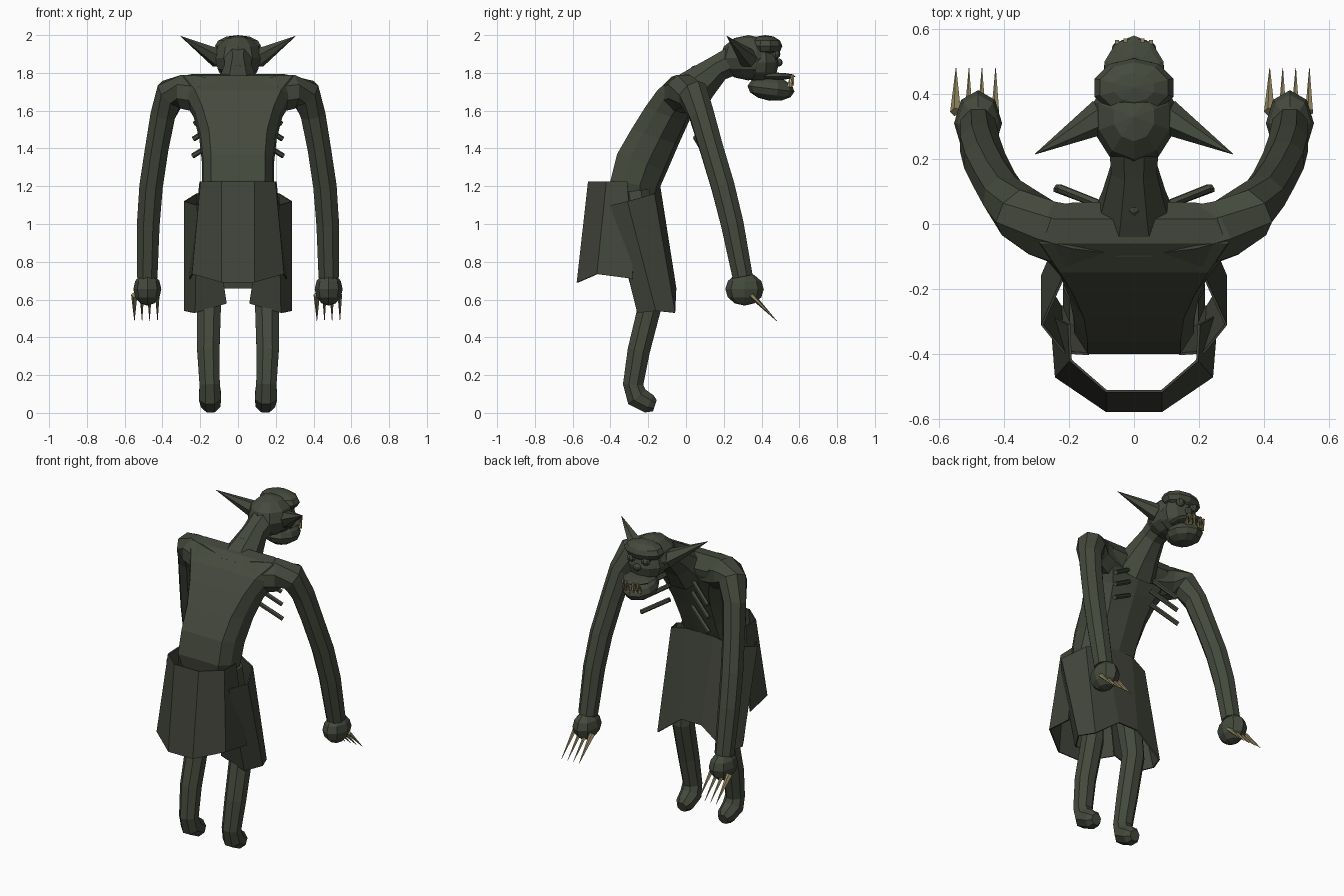
import bpy, bmesh, math
from mathutils import Vector, Matrix

if "Cube" in bpy.data.objects:
    bpy.data.objects.remove(bpy.data.objects["Cube"])


def material(name, rgb):
    m = bpy.data.materials.new(name)
    m.diffuse_color = (*rgb, 1)
    m.use_nodes = True
    m.node_tree.nodes["Principled BSDF"].inputs["Base Color"].default_value = m.diffuse_color
    return m


SKIN = material("dark_green_skin", (0.058, 0.067, 0.046))
CLOTH = material("dull_cloth", (0.053, 0.059, 0.043))
BONE = material("tan_claw", (0.30, 0.25, 0.125))


def finish(name, bm, mat):
    bmesh.ops.recalc_face_normals(bm, faces=bm.faces)
    me = bpy.data.meshes.new(name)
    bm.to_mesh(me)
    bm.free()
    me.materials.append(mat)
    ob = bpy.data.objects.new(name, me)
    bpy.context.collection.objects.link(ob)
    return ob


def loft(name, rings, mat):
    """Skin a list of equal-length rings and cap both ends."""
    bm = bmesh.new()
    vs = [[bm.verts.new(p) for p in r] for r in rings]
    n = len(rings[0])
    for a, b in zip(vs, vs[1:]):
        for i in range(n):
            j = (i + 1) % n
            bm.faces.new((a[i], a[j], b[j], b[i]))
    bm.faces.new(vs[0])
    bm.faces.new(vs[-1])
    return finish(name, bm, mat)


def tube(name, path, ref, mat, sides=8):
    """Round tube along (x, y, z, radius) points."""
    pts = [Vector(p[:3]) for p in path]
    rings = []
    for i, p in enumerate(pts):
        t = (pts[min(i + 1, len(pts) - 1)] - pts[max(i - 1, 0)]).normalized()
        u = Vector(ref)
        u = (u - t * u.dot(t)).normalized()
        v = t.cross(u)
        rings.append([p + path[i][3] * (u * math.cos(a) + v * math.sin(a))
                      for a in [2 * math.pi * (k + .5) / sides for k in range(sides)]])
    return loft(name, rings, mat)


def ball(name, c, r, mat=SKIN, seg=10, rings=6, tilt=0):
    bm = bmesh.new()
    bmesh.ops.create_uvsphere(bm, u_segments=seg, v_segments=rings, radius=1)
    bm.transform(Matrix.Translation(c) @ Matrix.Rotation(tilt, 4, 'X')
                 @ Matrix.Diagonal((*r, 1)))
    return finish(name, bm, mat)


def spike(name, a, b, r, mat, sides=5, tip=0.001):
    ref = (0, 0, 1) if abs(b[2] - a[2]) < .5 * (Vector(b) - Vector(a)).length else (1, 0, 0)
    return tube(name, [(*a, r), (*b, tip)], ref, mat, sides)


def sheet(name, top, hem):
    """Thin hanging cloth, given half of its top and hem; mirrored in x."""
    full = lambda h: [(-x, y, z) for x, y, z in h] + h[::-1]
    bm = bmesh.new()
    t = [bm.verts.new(p) for p in full(top)]
    h = [bm.verts.new(p) for p in full(hem)]
    for i in range(len(t) - 1):
        bm.faces.new((t[i], t[i + 1], h[i + 1], h[i]))
    ob = finish(name, bm, CLOTH)
    mod = ob.modifiers.new("thickness", 'SOLIDIFY')
    mod.thickness = 0.008
    mod.offset = 0


# Hunched torso: half width, back corner share, back point (y, z), front point (y, z)
sections = [(.16, .7, (-.38, 1.12), (-.16, 1.08)), (.19, .75, (-.40, 1.23), (-.14, 1.19)),
            (.19, .75, (-.365, 1.37), (-.10, 1.28)), (.205, .75, (-.29, 1.50), (-.04, 1.42)),
            (.235, .8, (-.215, 1.62), (.01, 1.53)), (.285, .8, (-.15, 1.71), (.045, 1.61)),
            (.335, .86, (-.06, 1.785), (.065, 1.67)), (.29, .85, (.015, 1.793), (.07, 1.71))]
rings = []
for w, c, b, f in sections:
    B, F = Vector((0, *b)), Vector((0, *f))
    rings.append([B.lerp(F, k) + Vector((s * w, 0, 0)) for s, k in
                  [(-c, 0), (c, 0), (.97, .25), (1, .6), (.65, .93), (0, 1),
                   (-.65, .93), (-1, .6), (-.97, .25)]])
loft("torso", rings, SKIN)

# Neck flaring into the chest, and spine bump
tube("neck", [(0, -.01, 1.66, .14), (0, .075, 1.745, .105), (0, .17, 1.825, .076),
              (0, .28, 1.88, .085)], (1, 0, 0), SKIN)
ball("spine_bump", (0, .05, 1.81), (.03, .03, .03), seg=8)

# Head
ball("cranium", (0, .33, 1.88), (.13, .15, .12))
ball("brow", (0, .42, 1.942), (.128, .09, .058))
ball("face", (0, .395, 1.855), (.122, .098, .105))
ball("nose", (0, .49, 1.855), (.025, .022, .022), seg=8)
ball("upper_lip", (0, .465, 1.782), (.095, .115, .02))
ball("lower_jaw", (0, .45, 1.716), (.097, .125, .064), tilt=-.12)

for s, side in ((-1, "left"), (1, "right")):
    ball(side + "_eye", (s * .05, .475, 1.9), (.028, .025, .025), seg=8)
    spike(side + "_ear", (s * .10, .33, 1.875), (s * .305, .215, 1.995), .055, SKIN, 6)
    # Teeth along the jaw edge
    for i, (x, y) in enumerate(((.015, .565), (.038, .56), (.06, .55))):
        spike(f"{side}_lower_tooth_{i}", (s * x, y - .01, 1.725), (s * x, y + .005, 1.79),
              .010, BONE, 4)
    for i, (x, y) in enumerate(((.026, .565), (.052, .56))):
        spike(f"{side}_upper_tooth_{i}", (s * x, y, 1.79), (s * x, y + .005, 1.73),
              .009, BONE, 4)

    # Arm and hand
    arm = [(.10, -.05, 1.67, .10), (.20, -.037, 1.685, .103), (.285, -.012, 1.70, .097),
           (.355, .035, 1.69, .087), (.397, .082, 1.58, .071), (.43, .135, 1.40, .067),
           (.46, .195, 1.20, .067), (.475, .245, 1.0, .065), (.48, .30, .72, .058)]
    tube(side + "_arm", [(s * x, y, z, r) for x, y, z, r in arm], (0, 1, 0), SKIN)
    ball(side + "_hand", (s * .48, .31, .655), (.074, .102, .087), seg=8)
    for i, dx in enumerate((-.065, -.025, .015, .057)):
        x = s * .483 + dx
        spike(f"{side}_claw_{i}", (x, .345, .625), (x, .48, .487),
              .018 if i == 0 else .013, BONE)

    # Broken ribs jutting from the chest
    for i, z in enumerate((1.53, 1.45, 1.36)):
        spike(f"{side}_rib_{i}", (s * .08, .05, z + .10), (s * (.23 + .005 * i), .11, z),
              .014, SKIN, 6, .014)

    # Leg and foot
    leg = [(.12, -.27, 1.17, .085), (.145, -.225, .85, .08), (.153, -.19, .57, .068),
           (.157, -.25, .33, .064), (.15, -.28, .15, .058), (.148, -.26, .085, .064),
           (.145, -.195, .048, .055), (.145, -.165, .038, .034)]
    tube(side + "_leg", [(s * x, y, z, r) for x, y, z, r in leg], (1, 0, 0), SKIN)

# Ragged skirt: rear flap, and front flap that wraps behind the thighs
sheet("rear_skirt",
      [(.20, -.31, 1.225), (.195, -.42, 1.225), (.085, -.515, 1.225)],
      [(.255, -.28, .71), (.24, -.47, .735), (.085, -.575, .69)])
sheet("front_skirt",
      [(.14, -.40, 1.11), (.215, -.395, 1.10), (.283, -.31, 1.12), (.22, -.17, 1.16),
       (.10, -.14, 1.20)],
      [(.06, -.25, .58), (.225, -.255, .53), (.283, -.16, .54), (.24, -.06, .53),
       (.07, -.055, .66)])
